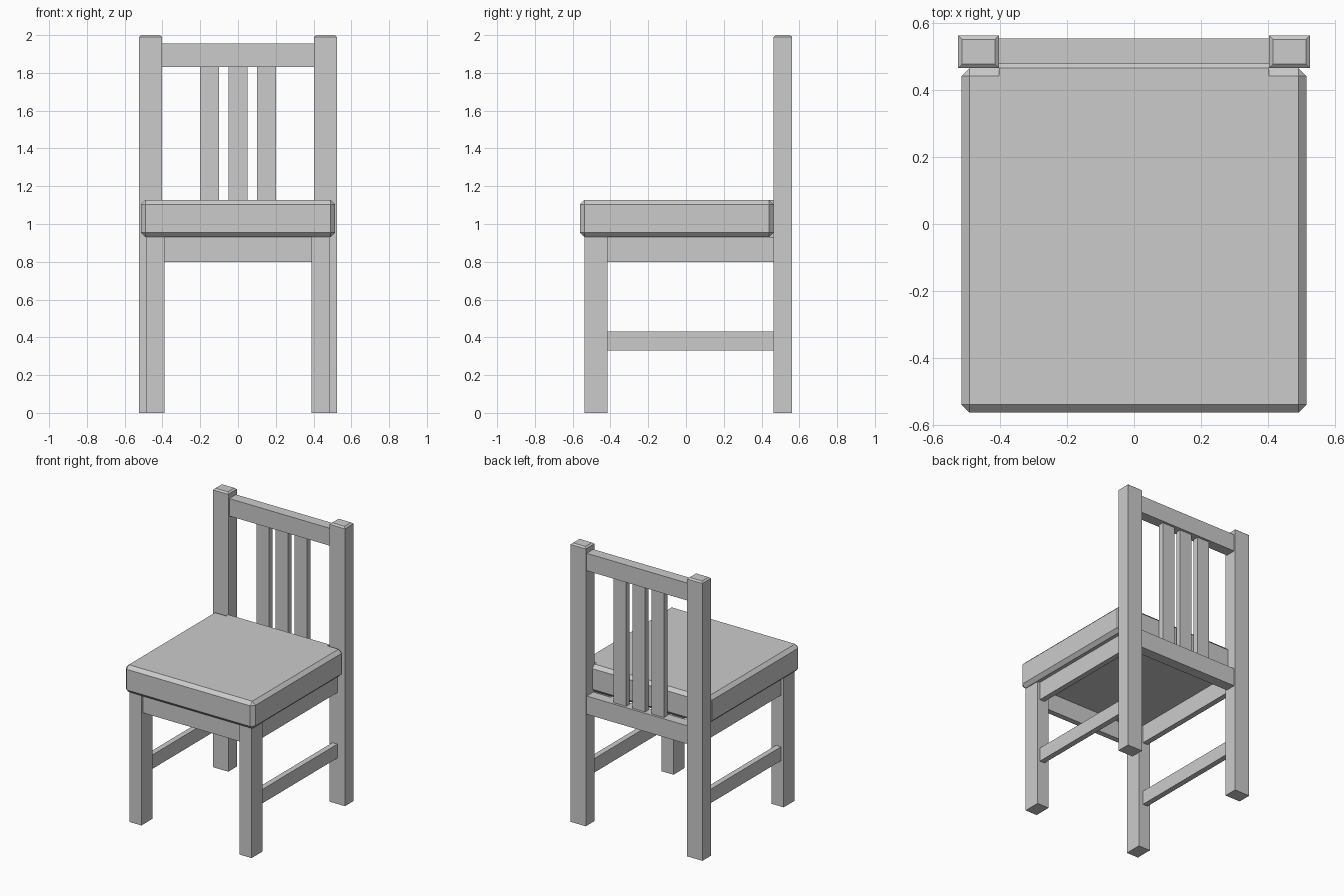
import bpy, bmesh

if "Cube" in bpy.data.objects:
    bpy.data.objects.remove(bpy.data.objects["Cube"])


def loft(name, rings):
    """Skin a stack of equal-length rings and cap both ends."""
    bm = bmesh.new()
    rows = [[bm.verts.new(p) for p in ring] for ring in rings]
    n = len(rows[0])
    for a, b in zip(rows, rows[1:]):
        for i in range(n):
            j = (i + 1) % n
            bm.faces.new((a[i], a[j], b[j], b[i]))
    bm.faces.new(rows[0][::-1])
    bm.faces.new(rows[-1])
    bmesh.ops.remove_doubles(bm, verts=bm.verts, dist=0.0005)
    bmesh.ops.recalc_face_normals(bm, faces=bm.faces)
    mesh = bpy.data.meshes.new(name)
    bm.to_mesh(mesh)
    bm.free()
    obj = bpy.data.objects.new(name, mesh)
    bpy.context.collection.objects.link(obj)
    return obj


def rect(x0, x1, y0, y1, z, inset=0.0):
    x0, x1, y0, y1 = x0 + inset, x1 - inset, y0 + inset, y1 - inset
    return [(x0, y0, z), (x1, y0, z), (x1, y1, z), (x0, y1, z)]


def box(name, x, y, z):
    return loft(name, [rect(*x, *y, z[0]), rect(*x, *y, z[1])])


def mirror_x(obj):
    obj.modifiers.new("Mirror", 'MIRROR').use_mirror_merge = False


# seat: chamfered slab with a tongue reaching back between the posts
C = 0.024
half = [(0.49, -0.562), (0.514, -0.538), (0.514, 0.44), (0.49, 0.464),
        (0.402, 0.464), (0.402, 0.488)]
half_inset = [(0.49, -0.538), (0.49, -0.538), (0.49, 0.44), (0.49, 0.44),
              (0.402, 0.44), (0.402, 0.464)]


def seat_ring(points, z):
    return ([(x, y, z) for x, y in points] +
            [(-x, y, z) for x, y in reversed(points)])


Z0, Z1 = 0.931, 1.127
loft("seat", [seat_ring(half_inset, Z0), seat_ring(half, Z0 + C),
              seat_ring(half, Z1 - C), seat_ring(half_inset, Z1)])

# back posts with chamfered tops
post = (0.402, 0.524, 0.464, 0.562)
mirror_x(loft("back_post", [rect(*post, 0), rect(*post, 1.99),
                            rect(*post, 2.0, 0.012)]))

# front legs, side aprons and side stretchers
mirror_x(box("front_leg", (0.39, 0.485), (-0.538, -0.415), (0, Z0)))
mirror_x(box("side_apron", (0.425, 0.465), (-0.415, 0.464), (0.80, Z0)))
mirror_x(box("side_stretcher", (0.425, 0.465), (-0.415, 0.464), (0.33, 0.43)))

# front apron and back rails
box("front_apron", (-0.39, 0.39), (-0.518, -0.478), (0.80, Z0))
box("lower_back_rail", (-0.402, 0.402), (0.476, 0.552), (0.80, Z0))
box("top_back_rail", (-0.402, 0.402), (0.476, 0.552), (1.83, 1.955))

# back slats
for i, x in enumerate((-0.15, 0, 0.15)):
    box(f"back_slat_{i + 1}", (x - 0.05, x + 0.05), (0.495, 0.535), (Z0, 1.83))
